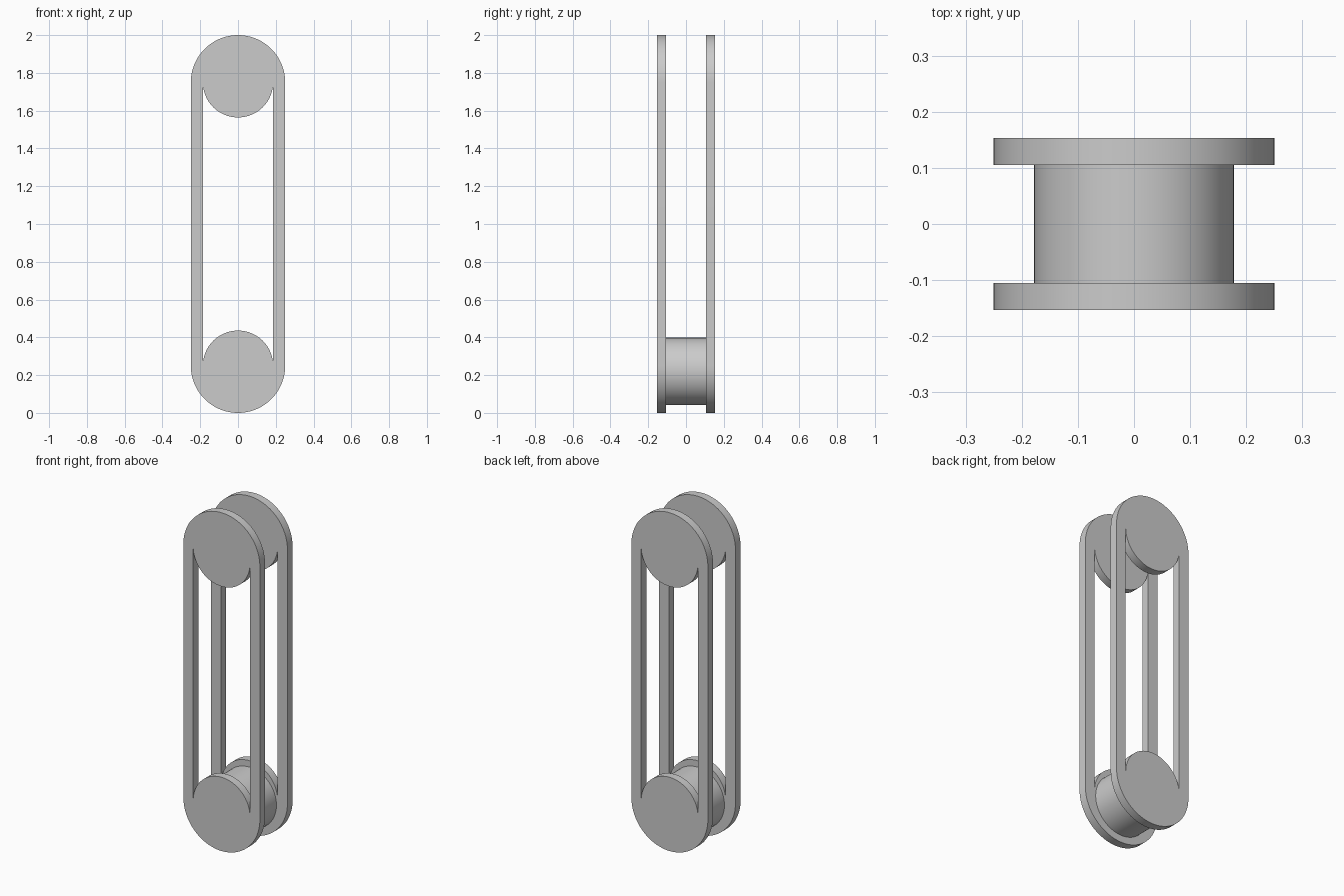
import bpy
from math import pi, sin, cos, radians

cube = bpy.data.objects.get("Cube")
if cube:
    bpy.data.objects.remove(cube, do_unlink=True)

# One plain grey for everything
grey = bpy.data.materials.new("plain_grey")
grey.use_nodes = True
colour = (0.6, 0.6, 0.6, 1)
grey.diffuse_color = colour
grey.node_tree.nodes["Principled BSDF"].inputs["Base Color"].default_value = colour

LOW, HIGH = 0.25, 1.75        # centres of the rounded ends
OUTER, INNER = 0.25, 0.186    # plate edge radius, end disc radius
PLATE_Y, HALF_THICK = 0.129, 0.024


def arc(cz, r, start, end, steps=48):
    angles = [start + (end - start) * i / steps for i in range(steps + 1)]
    return [(r * cos(a), cz + r * sin(a)) for a in angles]


def finish(obj):
    obj.data.materials.clear()
    obj.data.materials.append(grey)
    bpy.ops.object.select_all(action="DESELECT")
    obj.select_set(True)
    bpy.context.view_layer.objects.active = obj
    bpy.ops.object.shade_smooth_by_angle(angle=radians(30))


def link_plate(name, y):
    curve = bpy.data.curves.new(name, "CURVE")
    curve.dimensions = "2D"
    curve.fill_mode = "BOTH"
    curve.extrude = HALF_THICK
    # Stadium outline, and the opening bounded by the two end discs
    outline = arc(HIGH, OUTER, 0, pi) + arc(LOW, OUTER, pi, 2 * pi)
    opening = arc(LOW, INNER, 0, pi) + arc(HIGH, INNER, pi, 2 * pi)
    for points in (outline, opening):
        spline = curve.splines.new("POLY")
        spline.points.add(len(points) - 1)
        for p, (x, z) in zip(spline.points, points):
            p.co = (x, z, 0, 1)
        spline.use_cyclic_u = True
    obj = bpy.data.objects.new(name, curve)
    bpy.context.collection.objects.link(obj)
    obj.location.y = y
    obj.rotation_euler.x = pi / 2
    bpy.ops.object.select_all(action="DESELECT")
    obj.select_set(True)
    bpy.context.view_layer.objects.active = obj
    bpy.ops.object.convert(target="MESH")
    # Weld the separate caps and walls
    obj = bpy.context.object
    bpy.ops.object.mode_set(mode="EDIT")
    bpy.ops.mesh.select_all(action="SELECT")
    bpy.ops.mesh.remove_doubles(threshold=0.00001)
    bpy.ops.mesh.normals_make_consistent(inside=False)
    bpy.ops.object.mode_set(mode="OBJECT")
    finish(obj)


link_plate("front_link_plate", -PLATE_Y)
link_plate("back_link_plate", PLATE_Y)

# Roller between the lower ends
bpy.ops.mesh.primitive_cylinder_add(
    vertices=96, radius=0.178, depth=2 * (PLATE_Y - HALF_THICK),
    location=(0, 0, 0.22), rotation=(pi / 2, 0, 0))
roller = bpy.context.object
roller.name = "lower_roller"
finish(roller)
